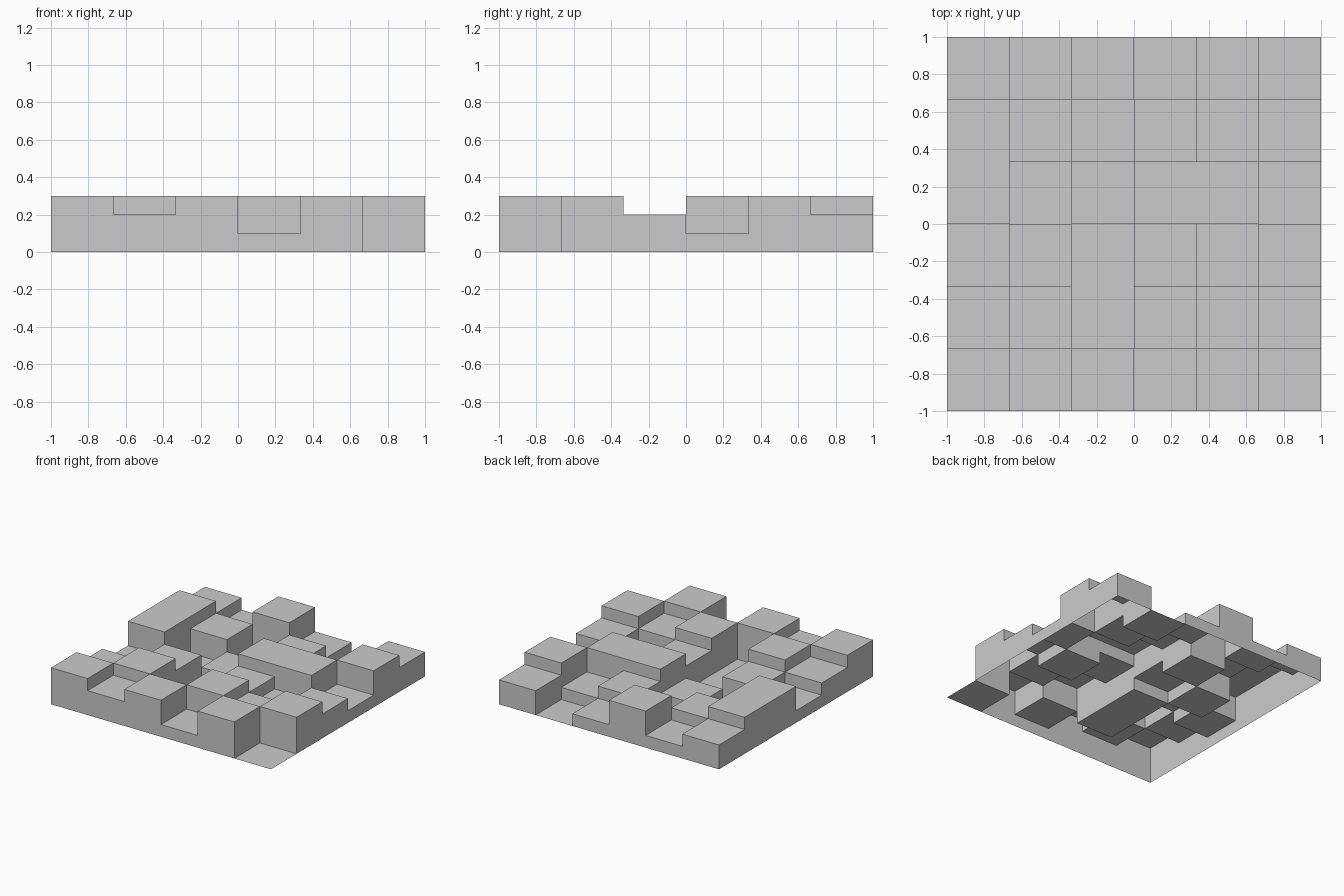
import bpy, bmesh

if "Cube" in bpy.data.objects:
    bpy.data.objects.remove(bpy.data.objects["Cube"])

# Stepped terrain tile: height of each cell in steps, front row first
ROWS = ["323130",
        "230323",
        "120212",
        "301331",
        "320213",
        "213102"]
N, CELL, STEP = 6, 2 / 6, 0.1


def height(c, r):
    inside = 0 <= c < N and 0 <= r < N
    return int(ROWS[r][c]) * STEP if inside else 0.0


bm = bmesh.new()


def quad(*points):
    bm.faces.new([bm.verts.new((i * CELL - 1, j * CELL - 1, z)) for i, j, z in points])


def wall(p, q, inner, outer):
    # Vertical riser on the edge p-q, facing the lower cell
    if inner > outer:
        quad((*p, outer), (*q, outer), (*q, inner), (*p, inner))
    elif outer > inner:
        quad((*q, inner), (*p, inner), (*p, outer), (*q, outer))


# Flat cell tops
for r in range(N):
    for c in range(N):
        h = height(c, r)
        quad((c, r, h), (c + 1, r, h), (c + 1, r + 1, h), (c, r + 1, h))

# Risers between cells and the outer skirt; the underside stays open
for k in range(N + 1):
    for m in range(N):
        wall((k, m), (k, m + 1), height(k - 1, m), height(k, m))
        wall((m + 1, k), (m, k), height(m, k - 1), height(m, k))

bmesh.ops.remove_doubles(bm, verts=bm.verts, dist=1e-4)
mesh = bpy.data.meshes.new("stepped_terrain")
bm.to_mesh(mesh)
bm.free()
terrain = bpy.data.objects.new("stepped_terrain", mesh)
bpy.context.collection.objects.link(terrain)
